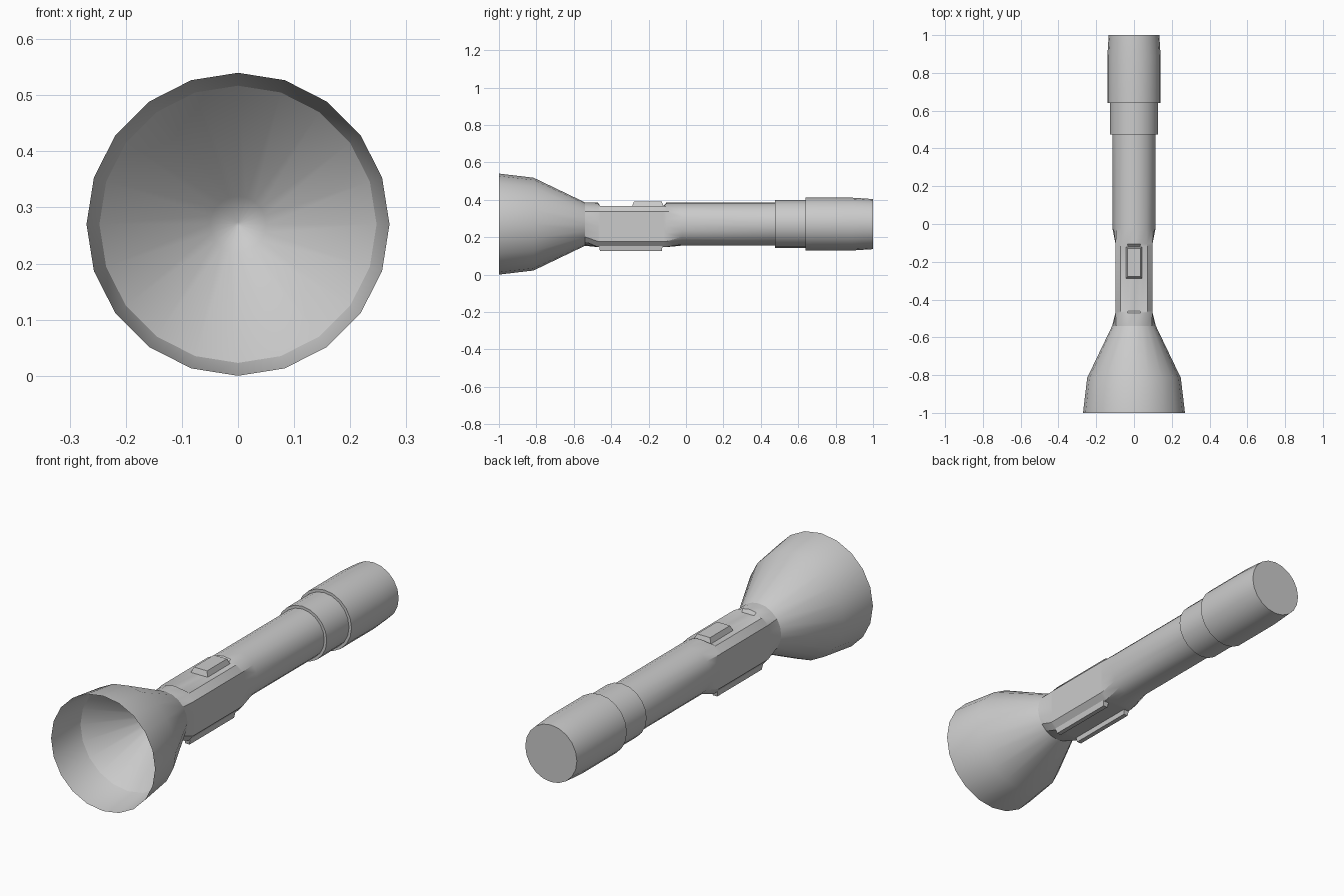
import bpy, bmesh, math

if "Cube" in bpy.data.objects:
    bpy.data.objects.remove(bpy.data.objects["Cube"])

N = 20          # sides of every round part
CZ = 0.27       # height of the torch axis


def finish(name, bm, smooth=True):
    bmesh.ops.recalc_face_normals(bm, faces=bm.faces)
    me = bpy.data.meshes.new(name)
    bm.to_mesh(me)
    bm.free()
    ob = bpy.data.objects.new(name, me)
    bpy.context.collection.objects.link(ob)
    if smooth:
        bpy.ops.object.select_all(action='DESELECT')
        ob.select_set(True)
        bpy.context.view_layer.objects.active = ob
        bpy.ops.object.shade_smooth_by_angle(angle=math.radians(30))
    return ob


def loft(name, rings, cap_start=False, cap_end=False):
    bm = bmesh.new()
    loops = [[bm.verts.new(p) for p in r] for r in rings]
    for a, b in zip(loops, loops[1:]):
        for i in range(N):
            j = (i + 1) % N
            bm.faces.new((a[i], a[j], b[j], b[i]))
    if cap_start:
        bm.faces.new(loops[0])
    if cap_end:
        bm.faces.new(loops[-1])
    return finish(name, bm)


def circle(y, r):
    return [(r * math.sin(math.tau * i / N), y, CZ + r * math.cos(math.tau * i / N))
            for i in range(N)]


def grip(y, crown):
    # chamfered box section; crown keeps the round top of the tube
    w, top, bottom = 0.098, 0.367, 0.147
    pts = []
    for i, c in enumerate(circle(y, 0.115)):
        s, k = math.sin(math.tau * i / N), math.cos(math.tau * i / N)
        m = max(abs(s), abs(k))
        mid, h = (top + bottom) / 2, (top - bottom) / 2
        if crown and min(i, N - i) <= 2:
            pts.append(c)
        else:
            pts.append((w * s / m, y, mid + h * k / m))
    return pts


def block(name, x, y0, y1, z0, z1, half, inset):
    # bar whose z1 face is inset on all sides
    bm = bmesh.new()
    bmesh.ops.create_cube(bm, size=2)
    for v in bm.verts:
        d = inset if v.co.z > 0 else 0
        yc, yh = (y0 + y1) / 2, (y1 - y0) / 2
        v.co = (x + v.co.x * (half - d), yc + v.co.y * (yh - d),
                z1 if v.co.z > 0 else z0)
    return finish(name, bm, smooth=False)


# flared head, open at the front
loft("head", [circle(-1, 0.27), circle(-0.815, 0.248), circle(-0.54, 0.116)])

# conical reflector inside the head
loft("reflector", [circle(-0.815, 0.247), circle(-0.60, 0.05), circle(-0.575, 0.004)],
     cap_end=True)

# handle tube with the boxy switch section and its recessed top
loft("handle", [circle(-0.54, 0.116), grip(-0.47, True), grip(-0.46, False),
                grip(-0.12, False), grip(-0.105, True), circle(-0.02, 0.115),
                circle(0.48, 0.115)], cap_start=True, cap_end=True)

# collar and tail cap
loft("collar", [circle(0.475, 0.112), circle(0.475, 0.128), circle(0.65, 0.128)])
loft("tail_cap", [circle(0.64, 0.12), circle(0.64, 0.141), circle(0.89, 0.141),
                  circle(1.0, 0.134)], cap_end=True)

# sliding switch on top
block("switch", 0, -0.29, -0.118, 0.36, 0.391, 0.046, 0.012)

# two rails under the grip
for side, x in (("left", -0.06), ("right", 0.06)):
    block("rail_" + side, x, -0.465, -0.125, 0.155, 0.125, 0.016, 0.005)
